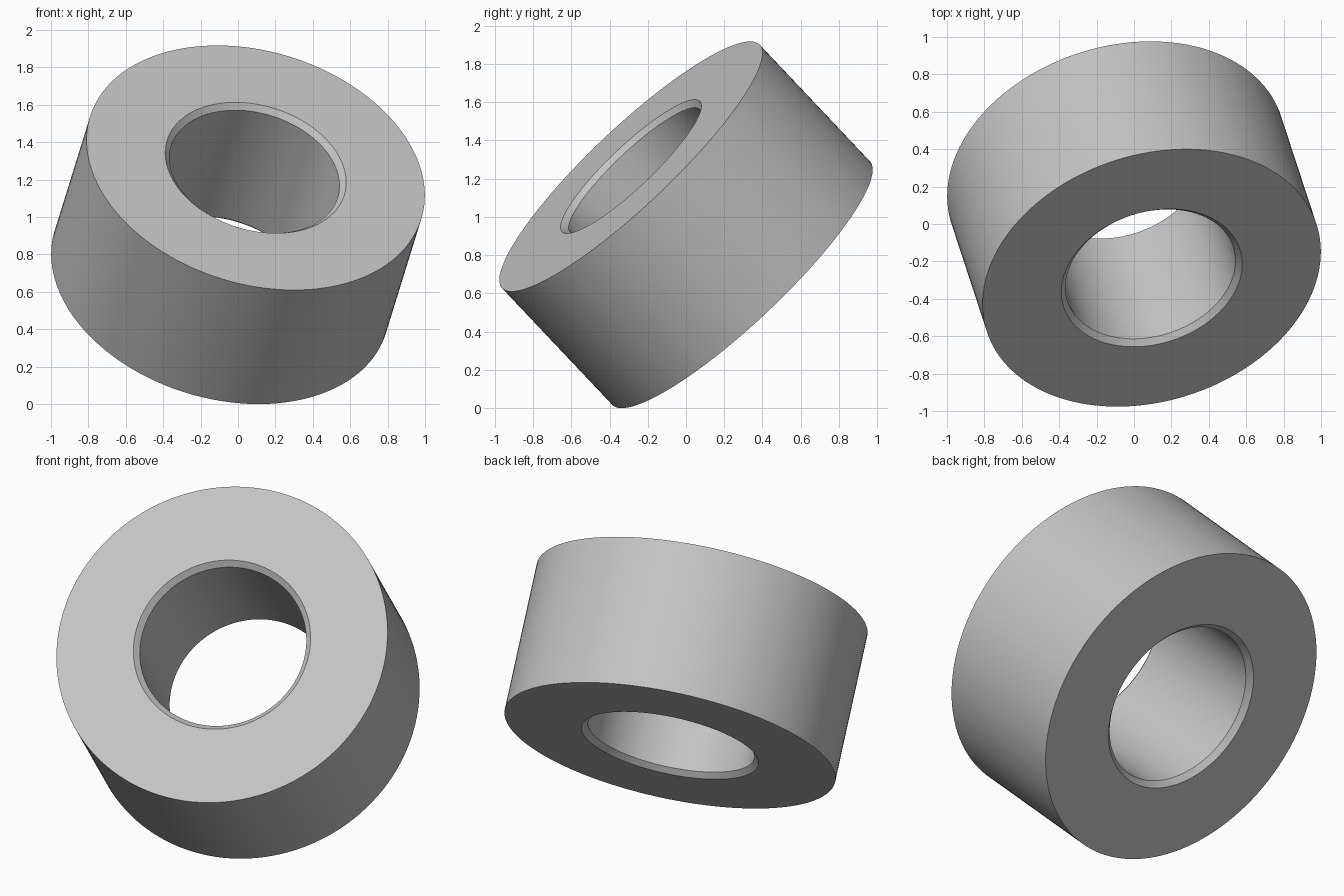
import bpy
import bmesh
import math
from mathutils import Matrix, Vector

cube = bpy.data.objects.get("Cube")
if cube:
    bpy.data.objects.remove(cube, do_unlink=True)

OUTER, BORE, HALF, CHAMFER = 0.927, 0.466, 0.43, 0.03
SEGMENTS = 128
AXIS = Vector((0.22, -0.67, 0.709)).normalized()

# Plain grey material
grey = bpy.data.materials.new("light_grey")
grey.use_nodes = True
colour = (0.55, 0.55, 0.55, 1)
grey.diffuse_color = colour
grey.node_tree.nodes["Principled BSDF"].inputs["Base Color"].default_value = colour

# Ring cross-section with a chamfer at each mouth of the bore
profile = [
    (OUTER, -HALF), (OUTER, HALF),
    (BORE + CHAMFER, HALF), (BORE, HALF - CHAMFER),
    (BORE, CHAMFER - HALF), (BORE + CHAMFER, -HALF),
]

# Revolve the closed section around the bore axis
bm = bmesh.new()
verts = [bm.verts.new((r, 0, z)) for r, z in profile]
edges = [bm.edges.new((v, verts[(i + 1) % len(verts)])) for i, v in enumerate(verts)]
bmesh.ops.spin(bm, geom=verts + edges, cent=(0, 0, 0), axis=(0, 0, 1),
               angle=math.tau, steps=SEGMENTS, use_merge=False)
bmesh.ops.remove_doubles(bm, verts=bm.verts, dist=0.0005)
bmesh.ops.recalc_face_normals(bm, faces=bm.faces)

# Tilt the ring and rest it on the ground
tilt = Vector((0, 0, 1)).rotation_difference(AXIS).to_matrix().to_4x4()
bm.transform(tilt)
lowest = min(v.co.z for v in bm.verts)
bm.transform(Matrix.Translation((0, 0, -lowest)))

mesh = bpy.data.meshes.new("spacer_ring")
bm.to_mesh(mesh)
bm.free()
mesh.materials.append(grey)
ring = bpy.data.objects.new("spacer_ring", mesh)
bpy.context.collection.objects.link(ring)

# Smooth walls, crisp rims
bpy.ops.object.select_all(action="DESELECT")
ring.select_set(True)
bpy.context.view_layer.objects.active = ring
bpy.ops.object.shade_smooth_by_angle(angle=math.radians(30))
